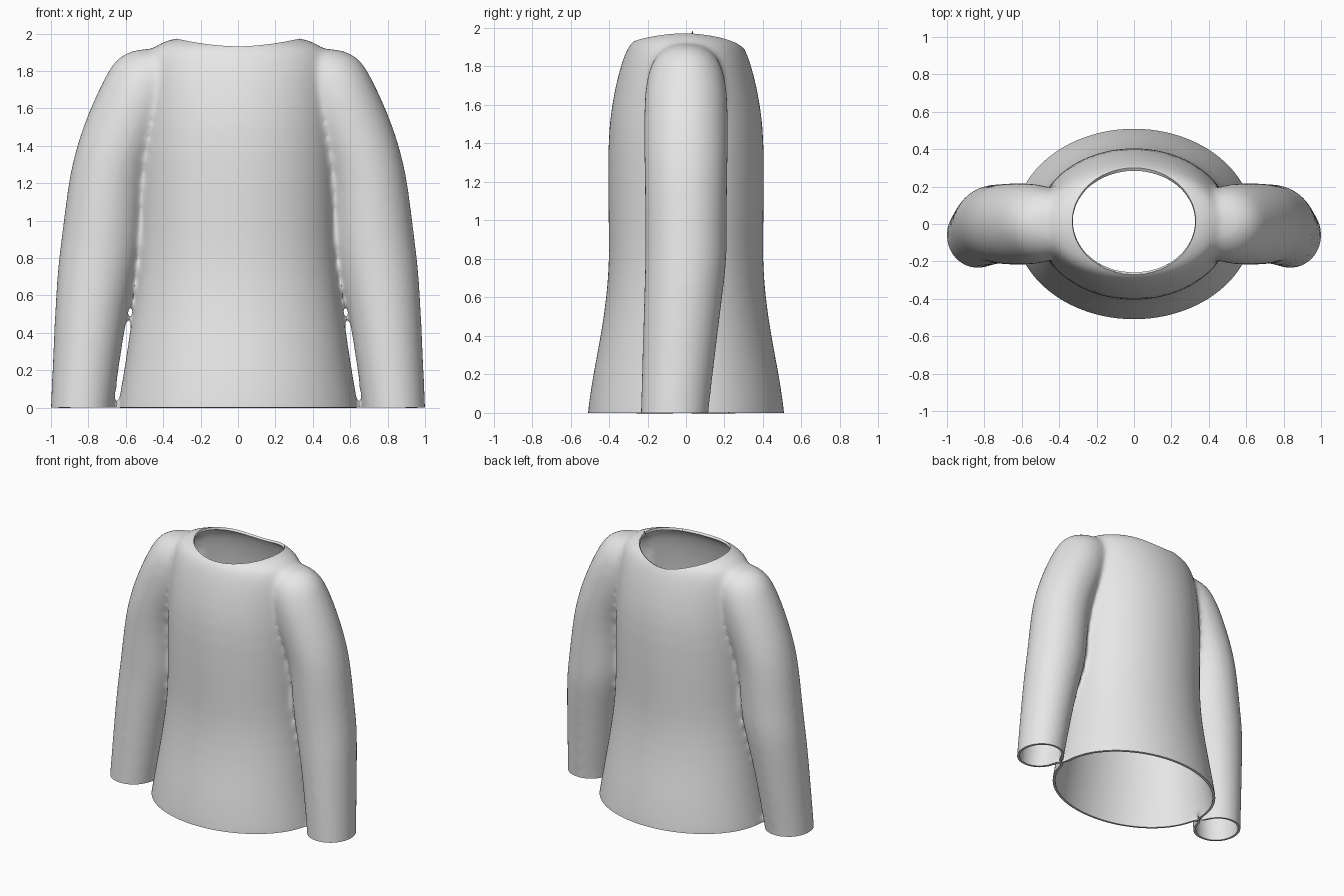
import bpy, bmesh, math

cube = bpy.data.objects.get("Cube")
if cube:
    bpy.data.objects.remove(cube)

SIDES = 48
GROW = 0.004            # makes up for the shrinking caused by smoothing
NECK = (0.33, 0.285)    # neck hole radii
NECK_Y = 0.015


def loft(bm, slices):
    """Closed skin over horizontal ellipses (z, centre x, centre y, radius x, radius y)."""
    rings = []
    for z, cx, cy, rx, ry in slices:
        ring = []
        for i in range(SIDES):
            a = math.tau * i / SIDES
            ring.append(bm.verts.new((cx + (rx + GROW) * math.cos(a),
                                      cy + (ry + GROW) * math.sin(a), z)))
        rings.append(ring)
    for low, high in zip(rings, rings[1:]):
        for i in range(SIDES):
            j = (i + 1) % SIDES
            bm.faces.new((low[i], low[j], high[j], high[i]))
    bm.faces.new(rings[0][::-1])
    bm.faces.new(rings[-1])


def baked_mesh(obj):
    deps = bpy.context.evaluated_depsgraph_get()
    return bpy.data.meshes.new_from_object(obj.evaluated_get(deps))


# Torso: height, half width, half depth
torso = [(-0.12, 0.645, 0.51), (-0.05, 0.645, 0.51), (0, 0.64, 0.51), (0.2, 0.605, 0.48),
         (0.4, 0.575, 0.44), (0.6, 0.545, 0.41), (0.8, 0.525, 0.395), (1.0, 0.52, 0.40),
         (1.4, 0.52, 0.405), (1.6, 0.51, 0.385), (1.8, 0.50, 0.34), (1.9, 0.48, 0.30),
         (1.94, 0.43, 0.27), (1.967, 0.37, 0.2), (1.985, 0.28, 0.1)]

# Sleeve: height, inner edge, outer edge, centre y, half depth
sleeve = [(-0.12, 0.675, 1.0, -0.062, 0.172), (-0.05, 0.675, 1.0, -0.062, 0.172),
          (0, 0.672, 0.998, -0.06, 0.172), (0.4, 0.615, 0.98, -0.03, 0.19),
          (0.6, 0.575, 0.97, -0.015, 0.2), (0.78, 0.535, 0.957, 0, 0.208),
          (0.9, 0.515, 0.94, 0, 0.208), (1.2, 0.50, 0.905, 0, 0.21),
          (1.36, 0.45, 0.87, 0, 0.215), (1.5, 0.38, 0.825, 0, 0.215),
          (1.6, 0.34, 0.785, 0, 0.213), (1.7, 0.31, 0.74, 0, 0.207),
          (1.8, 0.29, 0.69, 0, 0.185), (1.86, 0.29, 0.65, 0, 0.15),
          (1.9, 0.3, 0.59, 0, 0.1), (1.92, 0.33, 0.52, 0, 0.05)]

bm = bmesh.new()
loft(bm, [(z, 0, 0, rx, ry) for z, rx, ry in torso])
for side in (1, -1):
    loft(bm, [(z, side * (a + b) / 2, cy, (b - a) / 2, ry) for z, a, b, cy, ry in sleeve])
bmesh.ops.recalc_face_normals(bm, faces=bm.faces)
mesh = bpy.data.meshes.new("sweater")
bm.to_mesh(mesh)
bm.free()
sweater = bpy.data.objects.new("sweater", mesh)
bpy.context.collection.objects.link(sweater)

# Neck cutter
bpy.ops.mesh.primitive_cylinder_add(vertices=96, radius=1, depth=0.6, location=(0, NECK_Y, 2))
cutter = bpy.context.object
cutter.name = "neck_cutter"
cutter.scale = (NECK[0], NECK[1], 1)
cutter.hide_render = True

# Fuse torso and sleeves, blend the joins and cut the neck
sub = sweater.modifiers.new("round", 'SUBSURF')
sub.levels = sub.render_levels = 1
fuse = sweater.modifiers.new("fuse", 'REMESH')
fuse.mode = 'VOXEL'
fuse.voxel_size = 0.014
blend = sweater.modifiers.new("blend", 'SMOOTH')
blend.factor = 0.5
blend.iterations = 30
cut = sweater.modifiers.new("neck", 'BOOLEAN')
cut.operation = 'DIFFERENCE'
cut.solver = 'EXACT'
cut.object = cutter
bpy.context.view_layer.update()
shell = baked_mesh(sweater)
sweater.modifiers.clear()
bpy.data.objects.remove(cutter)

# Open the hem, cuffs and neck
bm = bmesh.new()
bm.from_mesh(shell)
bmesh.ops.bisect_plane(bm, geom=bm.verts[:] + bm.edges[:] + bm.faces[:],
                       plane_co=(0, 0, 0), plane_no=(0, 0, 1), clear_inner=True)


def in_neck(face):
    c = face.calc_center_median()
    return c.z > 1.5 and math.hypot(c.x / NECK[0], (c.y - NECK_Y) / NECK[1]) < 1


bmesh.ops.delete(bm, geom=[f for f in bm.faces if in_neck(f)], context='FACES')
bmesh.ops.remove_doubles(bm, verts=bm.verts, dist=0.002)
bm.to_mesh(shell)
bm.free()
sweater.data = shell

# Cloth thickness
cloth = sweater.modifiers.new("cloth", 'SOLIDIFY')
cloth.thickness = 0.018
cloth.offset = -1
bpy.context.view_layer.update()
thick = baked_mesh(sweater)
sweater.modifiers.clear()
sweater.data = thick

# Colour
mat = bpy.data.materials.new("light grey cloth")
mat.use_nodes = True
colour = (0.8, 0.8, 0.8, 1)
mat.diffuse_color = colour
mat.node_tree.nodes["Principled BSDF"].inputs["Base Color"].default_value = colour
thick.materials.clear()
thick.materials.append(mat)

bpy.ops.object.select_all(action='DESELECT')
sweater.select_set(True)
bpy.context.view_layer.objects.active = sweater
bpy.ops.object.shade_smooth_by_angle(angle=math.radians(45))
